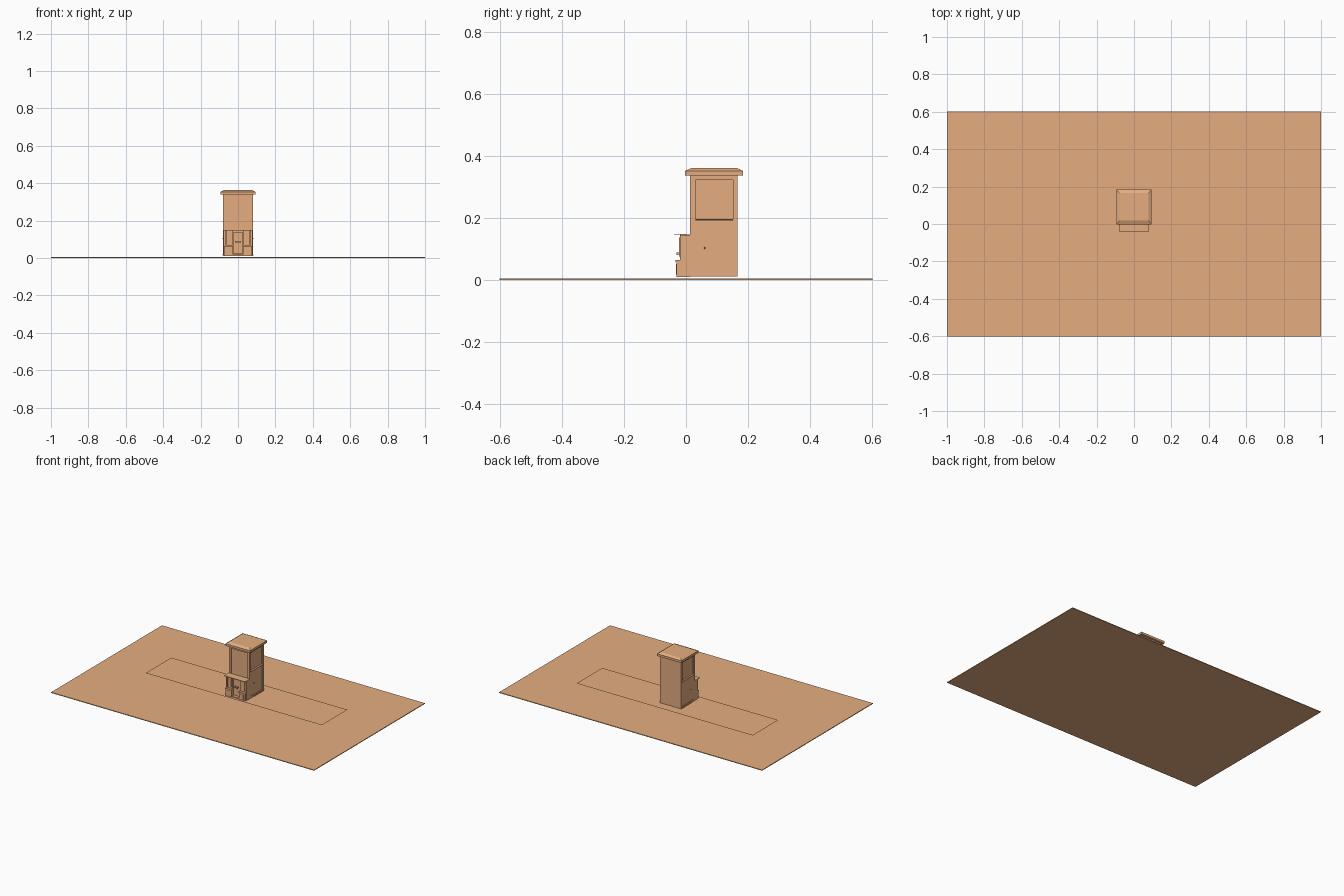
import bpy, bmesh, math
from mathutils import Matrix

if "Cube" in bpy.data.objects:
    bpy.data.objects.remove(bpy.data.objects["Cube"])

wood = bpy.data.materials.new("wood")
wood.diffuse_color = (.78, .42, .216, 1)
wood.use_nodes = True
wood.node_tree.nodes["Principled BSDF"].inputs["Base Color"].default_value = wood.diffuse_color

def mesh_object(name, bm, mirror=False):
    me = bpy.data.meshes.new(name)
    bmesh.ops.recalc_face_normals(bm, faces=bm.faces)
    bm.to_mesh(me)
    bm.free()
    me.materials.append(wood)
    ob = bpy.data.objects.new(name, me)
    bpy.context.collection.objects.link(ob)
    if mirror:
        ob.modifiers.new("mirror", 'MIRROR')
    return ob

def box(name, x, y, z, mirror=False):
    bm = bmesh.new()
    bmesh.ops.create_cube(bm, size=1)
    for v in bm.verts:
        for i, (a, b) in enumerate((x, y, z)):
            v.co[i] = (a + b) / 2 + v.co[i] * (b - a)
    return mesh_object(name, bm, mirror)

def stack(name, levels):
    """Closed stack of rectangles: (x0, x1, y0, y1, z)."""
    bm = bmesh.new()
    rings = [[bm.verts.new(p) for p in ((a, c, z), (b, c, z), (b, d, z), (a, d, z))]
             for a, b, c, d, z in levels]
    for lo, hi in zip(rings, rings[1:]):
        for i in range(4):
            j = (i + 1) % 4
            bm.faces.new((lo[i], lo[j], hi[j], hi[i]))
    bm.faces.new(rings[0][::-1])
    bm.faces.new(rings[-1])
    return mesh_object(name, bm)

# Floor slab and the thin sheet laid above it
box("floor", (-1, 1), (-.602, .602), (0, .005))
bm = bmesh.new()
bm.faces.new([bm.verts.new(p) for p in ((-.67, -.046, .0125), (.67, -.046, .0125),
                                        (.67, .232, .0125), (-.67, .232, .0125))])
mesh_object("rug", bm)

# Tall cabinet body with a shallow front recess between side stiles
box("cabinet_body", (-.071, .071), (.02, .167), (.012, .338))
box("front_stile", (.064, .079), (.013, .03), (.012, .338), True)
box("front_top_rail", (-.064, .064), (.013, .021), (.322, .338))

# Side frames, middle rail, plinth and knobs
box("side_back_stile", (.07, .079), (.152, .167), (.012, .338), True)
box("side_top_rail", (.07, .079), (.03, .152), (.324, .338), True)
box("side_bottom_rail", (.07, .079), (.03, .152), (.012, .026), True)
box("side_lower_panel", (.07, .077), (.03, .152), (.026, .193), True)
box("side_middle_rail", (.07, .083), (.022, .163), (.194, .197), True)
box("side_plinth", (.07, .082), (.055, .167), (.013, .018), True)
bm = bmesh.new()
bmesh.ops.create_cone(bm, cap_ends=True, segments=12, radius1=.003, radius2=.002, depth=.006,
                      matrix=Matrix.Translation((.079, .06, .104)) @ Matrix.Rotation(math.pi / 2, 4, 'Y'))
mesh_object("side_knob", bm, True)

# Cornice with a sloped top
stack("cornice", [(-.093, .093, -.003, .184, .338), (-.093, .093, -.003, .184, .353),
                  (-.078, .078, .018, .166, .362)])

# Low front unit: back, side cheeks and thin counter
box("front_unit", (-.077, .077), (-.002, .014), (.01, .146))
box("unit_cheek", (.068, .078), (-.02, .014), (.01, .146), True)
box("counter", (-.08, .08), (-.039, .014), (.147, .15))

# Columns on pedestals either side of the centre panel
box("column", (.03, .062), (-.019, 0), (.066, .147), True)
box("column_panel", (.036, .056), (-.022, -.018), (.076, .138), True)
box("pedestal", (.028, .074), (-.03, 0), (.01, .059), True)
box("pedestal_cap", (.026, .076), (-.034, 0), (.059, .065), True)
box("pedestal_panel", (.042, .062), (-.032, -.028), (.018, .052), True)

# Centre panel, its base and pull handle
box("centre_panel", (-.024, .024), (-.012, 0), (.022, .138))
box("centre_base", (-.028, .028), (-.026, 0), (.01, .018))
box("handle_bar", (-.016, .016), (-.031, -.026), (.082, .09))
box("handle_post", (.009, .014), (-.027, -.011), (.083, .089), True)
